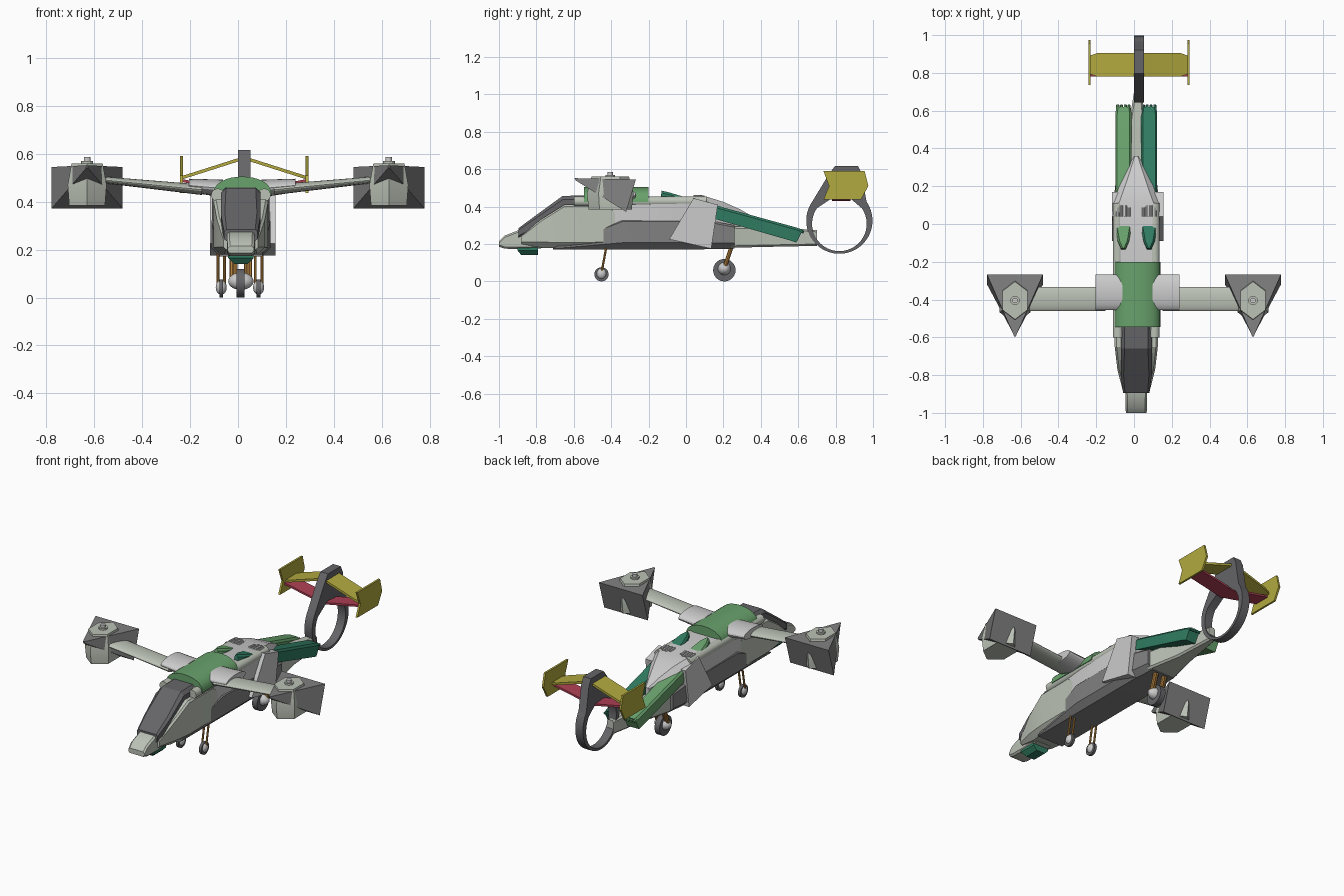
import bpy, bmesh
from math import cos, sin, pi, radians
from mathutils import Vector

if "Cube" in bpy.data.objects:
    bpy.data.objects.remove(bpy.data.objects["Cube"])

def mat(name, c):
    m = bpy.data.materials.new(name)
    m.diffuse_color = (*c, 1)
    m.use_nodes = True
    m.node_tree.nodes["Principled BSDF"].inputs["Base Color"].default_value = m.diffuse_color
    return m

LIGHT = mat("light", (.50, .54, .47))
DARK = mat("dark", (.13, .13, .14))
MID = mat("mid", (.22, .22, .22))
GREEN = mat("green", (.14, .36, .15))
TEAL = mat("teal", (.03, .20, .12))
YELLOW = mat("yellow", (.45, .40, .05))
RED = mat("red", (.42, .05, .09))
ORANGE = mat("orange", (.45, .22, .05))
CX = .012  # fuselage centre line

def skin(name, rings, m=None, cap=True):
    """Join rings of equal point count into one surface."""
    bm = bmesh.new()
    vs = [[bm.verts.new(p) for p in r] for r in rings]
    n = len(vs[0])
    for a, b in zip(vs, vs[1:]):
        for i in range(n):
            j = (i + 1) % n
            bm.faces.new((a[i], a[j], b[j], b[i]))
    if cap:
        bm.faces.new(vs[0])
        bm.faces.new(vs[-1])
    bmesh.ops.recalc_face_normals(bm, faces=bm.faces)
    me = bpy.data.meshes.new(name)
    bm.to_mesh(me)
    bm.free()
    if m:
        me.materials.append(m)
    ob = bpy.data.objects.new(name, me)
    bpy.context.collection.objects.link(ob)
    return ob

def prism(name, yz, x0, x1, m=None):
    return skin(name, [[(x, y, z) for y, z in yz] for x in (x0, x1)], m)

def octa(y, hw, z0, z1, cb=.01, ct=.01, cx=CX):
    """Chamfered box section across the fuselage."""
    half = [(hw - cb, z0), (hw, z0 + cb), (hw, z1 - ct), (hw - ct, z1)]
    return [(cx + x, y, z) for x, z in half] + [(cx - x, y, z) for x, z in half[::-1]]

def hull(name, secs, m=None):
    return skin(name, [octa(*s) for s in secs], m)

def tube(name, p, q, r, m=None, r2=None, n=12):
    p, q = Vector(p), Vector(q)
    rot = (q - p).to_track_quat('Z', 'Y')
    ring = lambda c, s: [c + rot @ Vector((s * cos(2 * pi * i / n), s * sin(2 * pi * i / n), 0)) for i in range(n)]
    return skin(name, [ring(p, r), ring(q, r if r2 is None else r2)], m)

def oval_x(x, y, z, ry, rz, n=24):
    return [(x, y + ry * cos(2 * pi * i / n), z + rz * sin(2 * pi * i / n)) for i in range(n)]

def ball(name, c, s, m=None):
    bpy.ops.mesh.primitive_uv_sphere_add(segments=20, ring_count=12, location=c)
    ob = bpy.context.object
    ob.name = name
    ob.scale = s
    if m:
        ob.data.materials.append(m)

# fuselage: nose, cheeks, belly, upper body, boom
hull("nose", [(-1, .055, .185, .215), (-.97, .057, .175, .245), (-.88, .058, .173, .28), (-.76, .058, .178, .28)], LIGHT)
hull("front_cheeks", [(-.88, .072, .20, .25), (-.77, .10, .18, .335, .03), (-.65, .114, .178, .41, .03),
                      (-.42, .114, .18, .41, .03), (-.33, .114, .2, .34, .03)], LIGHT)
hull("belly", [(-.71, .09, .172, .18, .003, .003), (-.34, .123, .172, .33, .035), (.10, .123, .172, .33, .035),
               (.26, .105, .175, .30, .03)], MID)
hull("upper_body", [(-.56, .105, .28, .45, .01, .03), (-.3, .118, .28, .45, .01, .03), (.11, .122, .28, .453, .01, .03),
                    (.2, .09, .27, .425, .01, .03), (.29, .05, .26, .385, .01, .02), (.36, .012, .25, .345, .004, .004)])
hull("tail_boom", [(.24, .095, .18, .295), (.45, .05, .185, .29), (.7, .022, .19, .275, .01, .01, .022)], LIGHT)
hull("canopy", [(-.895, .07, .235, .285), (-.80, .082, .28, .355, .01, .015), (-.66, .082, .36, .457, .01, .02),
                (-.54, .082, .40, .46, .01, .02)], DARK)
skin("chin_turret", [[(CX + .053 * s, -.9 + d, .235) for s in (-1, 1) for d in ([0, .11] if s < 0 else [.11, 0])],
                     [(CX + .053 * s, -.9 + d, .165) for s in (-1, 1) for d in ([0, .11] if s < 0 else [.11, 0])],
                     [(CX + .028 * s, -.88 + d, .14) for s in (-1, 1) for d in ([0, .09] if s < 0 else [.09, 0])]], TEAL)

# saddle over the wing roots
arc = [(.018 + .122 * cos(pi * i / 16), .425 + .08 * sin(pi * i / 16) ** .8) for i in range(17)]
skin("saddle", [[(x, y, z) for x, z in arc] for y in (-.545, -.2)], GREEN)

for s, side, pod_m in ((-1, "left", GREEN), (1, "right", TEAL)):
    # shoulder pipes along the body
    px = CX + s * .097
    tube(side + "_shoulder_pipe", (px, -.6, .428), (px, .11, .428), .027, LIGHT, n=20)

    # long sloping pod, sunk through the body
    cx = CX + s * .068
    pod = []
    for y, top, w in ((-.13, .485, .012), (-.09, .476, .03), (-.02, .455, .042), (.12, .417, .043), (.58, .291, .043), (.62, .278, .038)):
        d = -.03 if y > .5 else -.01
        pod.append([(cx - w, y + d, top - .07), (cx - w, y, top - .012), (cx - w + .01, y, top),
                    (cx + w - .01, y, top), (cx + w, y, top - .012), (cx + w, y + d, top - .07)])
    skin(side + "_pod", pod, pod_m)
    for i in range(4):
        fx = cx + (i - 1.5) * .02
        tube(f"{side}_pod_finger_{i}", (fx, .56, .283), (fx, .63, .264), .008, pod_m, n=8)
        tube(f"{side}_body_finger_{i}", (fx, .04, .455), (fx, .105 - .012 * abs(i - 1.5), .452), .008, n=8)

    # wing and root sleeve
    skin(side + "_wing_sleeve", [oval_x(.018 + s * .08, -.362, .455, .094, .037), oval_x(.018 + s * .222, -.362, .468, .094, .028)])
    skin(side + "_wing", [oval_x(s * .15, -.397, .45, .064, .022), oval_x(s * .6, -.397, .495, .064, .013)], LIGHT)

    # wing tip nacelle: wedge, hexagonal core, rotor hub
    nx = s * .63
    skin(side + "_nacelle_wedge", [[(nx - .148, -.268, .545), (nx - .148, -.32, .372), (nx - .004, -.59, .54), (nx - .004, -.595, .552)],
                                   [(nx + .148, -.268, .545), (nx + .148, -.32, .372), (nx + .004, -.59, .54), (nx + .004, -.595, .552)]], MID)
    core = lambda r, z: [(nx + .75 * r * sin(pi * i / 3), -.405 + r * cos(pi * i / 3), z) for i in range(6)]
    skin(side + "_nacelle_core", [core(.115, .385), core(.125, .47), core(.10, .56)], LIGHT)
    tube(side + "_hub", (nx, -.405, .55), (nx, -.405, .57), .025, LIGHT)
    tube(side + "_hub_cap", (nx, -.405, .56), (nx, -.405, .586), .014)

    # front landing gear
    wx = .008 + s * .078
    tube(side + "_front_wheel", (wx - .008, -.452, .038), (wx + .008, -.452, .038), .038, DARK, n=20)
    ball(side + "_front_hub", (wx, -.452, .042), (.023, .027, .03))
    for k in (-.014, .014):
        tube(side + "_front_strut", (wx + k, -.452, .045), (wx + k, -.425, .19), .006, ORANGE, n=8)
        tube(side + "_rear_strut", (.012 + s * .03 + k * .4, .205, .07), (.012 + s * .03 + k * .4, .245, .19), .011, ORANGE, n=8)

# rear landing gear
tube("rear_wheel", (-.006, .205, .06), (.028, .205, .06), .06, DARK, n=28)
ball("rear_hub", (.012, .205, .068), (.053, .036, .036))

# side fairings at the rear of the body
fairing = [(-.09, .225), (.04, .445), (.17, .41), (.135, .175)]
prism("right_fairing", fairing, .09, .157)
prism("left_fairing", fairing, -.116, -.06)

# tail ring with its pylon: inner circle follows the outer outline
TX, cy, cz = .026, .82, .325
outer = [(.797, .617), (.92, .617), (.94, .575)]
outer += [(cy + .177 * cos(radians(a)), cz + .177 * sin(radians(a))) for a in range(35, -216, -5)]
outer += [(.765, .575)]
inner = []
for y, z in outer:
    d = Vector((y - cy, z - cz)).normalized() * .146
    inner.append((cy + d.x, .308 + d.y))
loop = lambda pts, x: [(x, y, z) for y, z in pts]
a, b = TX - .026, TX + .026
skin("tail_ring", [loop(outer, a), loop(outer, b), loop(inner, b), loop(inner, a), loop(outer, a)], DARK, cap=False)

# diamond of tail planes with end plates
plate = [(.735, .59), (.955, .59), (.975, .51), (.935, .437), (.735, .437), (.765, .51)]
slab = lambda x, z, y0, y1, t: [(x, y0, z), (x, y1, z), (x, y1, z - t), (x, y0, z - t)]
for s, side in ((-1, "left"), (1, "right")):
    ex = TX + s * .262
    prism(side + "_end_plate", plate, ex - .006, ex + .006, YELLOW)
    skin(side + "_upper_plane", [slab(TX, .59, .78, .905, .014), slab(TX + s * .22, .52, .78, .905, .014),
                                 slab(ex, .507, .795, .89, .014)], YELLOW)
    skin(side + "_lower_plane", [slab(TX, .443, .78, .88, .012), slab(ex, .495, .78, .88, .012)], RED)

# weld ring seam, shade round parts smooth
for ob in bpy.data.objects:
    bm = bmesh.new()
    bm.from_mesh(ob.data)
    bmesh.ops.remove_doubles(bm, verts=bm.verts, dist=1e-5)
    bmesh.ops.recalc_face_normals(bm, faces=bm.faces)
    bm.to_mesh(ob.data)
    bm.free()
    ob.select_set(True)
bpy.context.view_layer.objects.active = bpy.data.objects["saddle"]
bpy.ops.object.shade_smooth_by_angle(angle=radians(25))
